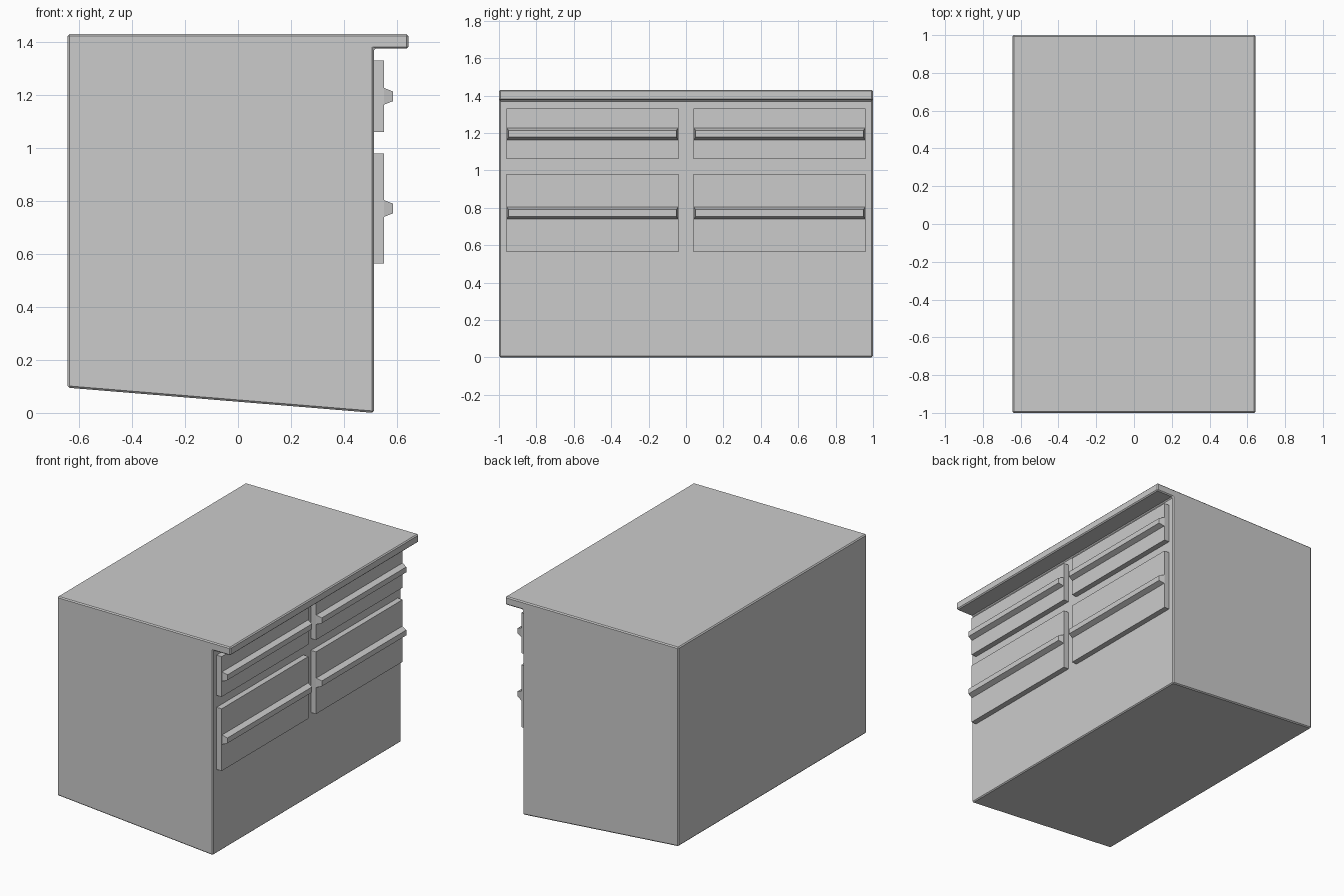
import bpy

if "Cube" in bpy.data.objects:
    bpy.data.objects.remove(bpy.data.objects["Cube"])


def mesh_object(name, verts, faces):
    mesh = bpy.data.meshes.new(name)
    mesh.from_pydata(verts, [], faces)
    obj = bpy.data.objects.new(name, mesh)
    bpy.context.collection.objects.link(obj)
    return obj


def frustum(name, x0, x1, y0, y1, zc, half_base, half_tip, inset=0.0):
    """Block growing along +x, its outer face optionally smaller."""
    verts = [(x, y, zc + s * h)
             for x, h, d in ((x0, half_base, 0), (x1, half_tip, inset))
             for y, s in ((y0 + d, -1), (y1 - d, -1), (y1 - d, 1), (y0 + d, 1))]
    faces = [(3, 2, 1, 0), (4, 5, 6, 7)]
    faces += [(i, (i + 1) % 4, (i + 1) % 4 + 4, i + 4) for i in range(4)]
    obj = mesh_object(name, verts, faces)
    # second copy on the other half of the cabinet
    mirror = obj.modifiers.new("mirror", 'MIRROR')
    mirror.use_axis = (False, True, False)
    return obj


# Cabinet body: side profile with top overhang and sloped bottom
profile = [(-0.643, 0.095), (0.513, 0.0), (0.513, 1.375),
           (0.643, 1.375), (0.643, 1.43), (-0.643, 1.43)]
n = len(profile)
verts = [(x, y, z) for y in (-1, 1) for x, z in profile]
faces = [tuple(range(n)), tuple(range(2 * n - 1, n - 1, -1))]
faces += [((i + 1) % n, i, i + n, (i + 1) % n + n) for i in range(n)]
body = mesh_object("cabinet_body", verts, faces)
bevel = body.modifiers.new("edge_bevel", 'BEVEL')
bevel.width = 0.007
bevel.segments = 1

# Drawer fronts with full-width tapered handles
for label, z0, z1 in (("upper", 1.06, 1.33), ("lower", 0.563, 0.98)):
    zc, half = (z0 + z1) / 2, (z1 - z0) / 2
    frustum(label + "_drawer_fronts", 0.50, 0.551, 0.04, 0.96, zc, half, half)
    frustum(label + "_drawer_handles", 0.55, 0.586, 0.042, 0.958, zc, 0.032, 0.018, 0.01)
